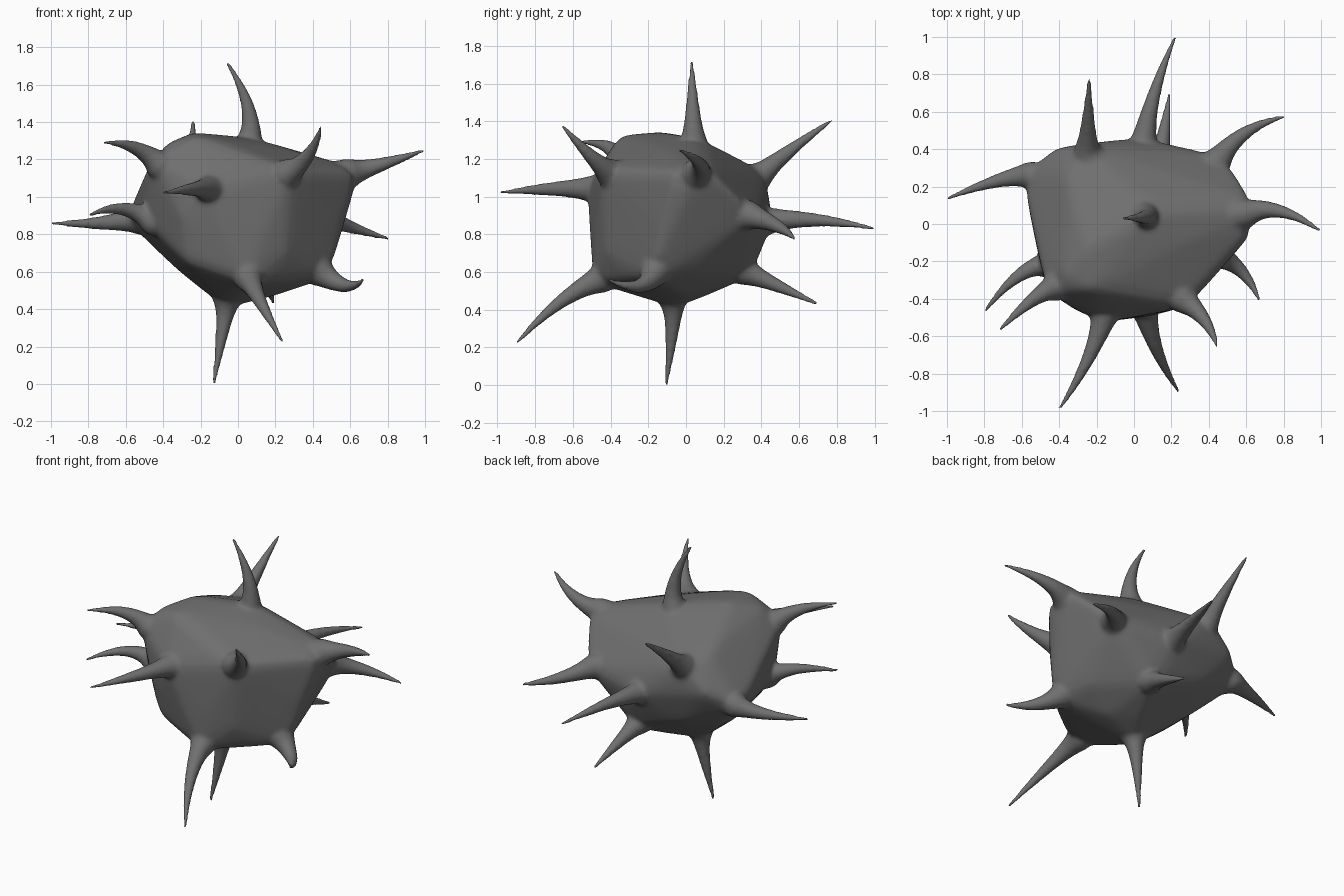
import bpy, bmesh, math
from mathutils import Vector

if "Cube" in bpy.data.objects:
    bpy.data.objects.remove(bpy.data.objects["Cube"])

# Spikes: root on the body, middle, tip
SPIKES = [
    ((0.06, 0.04, 1.29), (0.05, 0.035, 1.49), (-0.06, 0.03, 1.72)),
    ((-0.25, 0.39, 1.11), (-0.245, 0.56, 1.25), (-0.24, 0.78, 1.41)),
    ((0.13, 0.32, 0.60), (0.16, 0.49, 0.525), (0.19, 0.70, 0.43)),
    ((0.05, 0.43, 0.87), (0.11, 0.70, 0.875), (0.22, 1.0, 0.83)),
    ((0.45, 0.34, 0.90), (0.60, 0.49, 0.84), (0.81, 0.575, 0.775)),
    ((0.61, 0.06, 1.13), (0.79, 0.065, 1.18), (1.0, -0.04, 1.25)),
    ((0.45, -0.17, 0.59), (0.58, -0.26, 0.525), (0.67, -0.41, 0.56)),
    ((0.27, -0.41, 1.13), (0.38, -0.52, 1.23), (0.445, -0.66, 1.38)),
    ((0.06, -0.46, 0.56), (0.125, -0.68, 0.43), (0.24, -0.90, 0.22)),
    ((-0.16, -0.49, 1.04), (-0.25, -0.73, 1.04), (-0.40, -0.99, 1.02)),
    ((-0.43, -0.34, 1.18), (-0.56, -0.42, 1.265), (-0.72, -0.57, 1.29)),
    ((-0.46, -0.22, 0.87), (-0.62, -0.28, 0.935), (-0.80, -0.47, 0.90)),
    ((-0.56, 0.26, 0.88), (-0.75, 0.225, 0.86), (-1.0, 0.135, 0.86)),
    ((-0.06, -0.07, 0.44), (-0.085, -0.075, 0.27), (-0.13, -0.105, 0.0)),
]
# Extra points that shape the lumpy body
BODY = [
    (-0.38, -0.27, 1.28), (-0.24, -0.12, 1.34), (-0.2, -0.35, 1.32), (-0.35, 0.25, 1.18),
    (0.25, -0.1, 1.25), (0.1, 0.12, 1.27), (-0.43, 0.40, 0.97), (0.53, -0.15, 0.87),
    (0.62, -0.05, 1.13), (-0.3, -0.46, 0.9), (0.1, -0.48, 0.8), (-0.27, -0.42, 0.65),
    (0.25, -0.42, 0.7), (0.2, 0, 0.48), (-0.3, -0.1, 0.6), (0.05, 0.1, 0.48),
    (-0.35, 0.15, 0.65), (0.4, 0.05, 0.6), (-0.2, 0.35, 0.7),
    (0.35, 0.31, 0.8), (0.3, 0.31, 1.02), (-0.1, 0.42, 0.87), (0.59, 0.14, 1.13),
]

bm = bmesh.new()

# Body: hull stretched over the spike roots, lightly softened
centre = Vector((0.02, -0.03, 0.9))
for points, grow in ((BODY, 1.02), ([s[0] for s in SPIKES], 1.08)):
    for p in points:
        bm.verts.new(centre + (Vector(p) - centre) * grow)
bmesh.ops.convex_hull(bm, input=bm.verts[:])
loose = [v for v in bm.verts if not v.link_faces]
bmesh.ops.delete(bm, geom=loose, context='VERTS')
bmesh.ops.subdivide_edges(bm, edges=bm.edges[:], cuts=5, use_grid_fill=True)
for _ in range(2):
    bmesh.ops.smooth_vert(bm, verts=bm.verts[:], factor=0.5,
                          use_axis_x=True, use_axis_y=True, use_axis_z=True)


def add_spike(root, mid, tip, sides=12, steps=16):
    """Curved, tapering spike with a root that widens inside the body."""
    a, m, b = Vector(root), Vector(mid), Vector(tip)
    c = 2 * m - (a + b) / 2
    inward = (centre - a).normalized()
    rings = []
    for i in range(-1, steps + 1):
        u = max(i / steps, 0)
        tangent = (c - a) * (1 - u) * 2 + (b - c) * 2 * u
        pos = a * (1 - u) ** 2 + c * 2 * u * (1 - u) + b * u * u
        r = 0.011 + 0.05 * (1 - u) + 0.018 * (1 - u) ** 8
        if i < 0:
            pos += inward * 0.13
            tangent = -inward
            r += 0.03
        elif i == 0:
            tangent = tangent.normalized() - inward
        q = tangent.to_track_quat('Z', 'Y')
        rings.append([bm.verts.new(pos + q @ Vector((
            r * math.cos(k * math.tau / sides), r * math.sin(k * math.tau / sides), 0)))
            for k in range(sides)])
    # Line up each ring with the one before it
    for j in range(1, len(rings)):
        prev, ring = rings[j - 1], rings[j]
        shift = min(range(sides), key=lambda s: sum(
            (ring[(k + s) % sides].co - prev[k].co).length for k in range(sides)))
        rings[j] = ring[shift:] + ring[:shift]
    for lo, hi in zip(rings, rings[1:]):
        for k in range(sides):
            n = (k + 1) % sides
            bm.faces.new((lo[k], lo[n], hi[n], hi[k]))
    bm.faces.new(rings[0][::-1])
    bm.faces.new(rings[-1])


for s in SPIKES:
    add_spike(*s)
bmesh.ops.recalc_face_normals(bm, faces=bm.faces[:])

mesh = bpy.data.meshes.new("spiky_body")
bm.to_mesh(mesh)
bm.free()
obj = bpy.data.objects.new("spiky_body", mesh)
bpy.context.collection.objects.link(obj)

# Dark grey skin
skin = bpy.data.materials.new("dark_grey")
skin.diffuse_color = (0.16, 0.16, 0.16, 1)
skin.use_nodes = True
skin.node_tree.nodes["Principled BSDF"].inputs["Base Color"].default_value = skin.diffuse_color
mesh.materials.append(skin)

# Fuse body and spikes into one skin and blend the joins
remesh = obj.modifiers.new("fuse", 'REMESH')
remesh.mode = 'VOXEL'
remesh.voxel_size = 0.012
remesh.use_smooth_shade = True
blend = obj.modifiers.new("blend", 'SMOOTH')
blend.factor = 0.5
blend.iterations = 12
